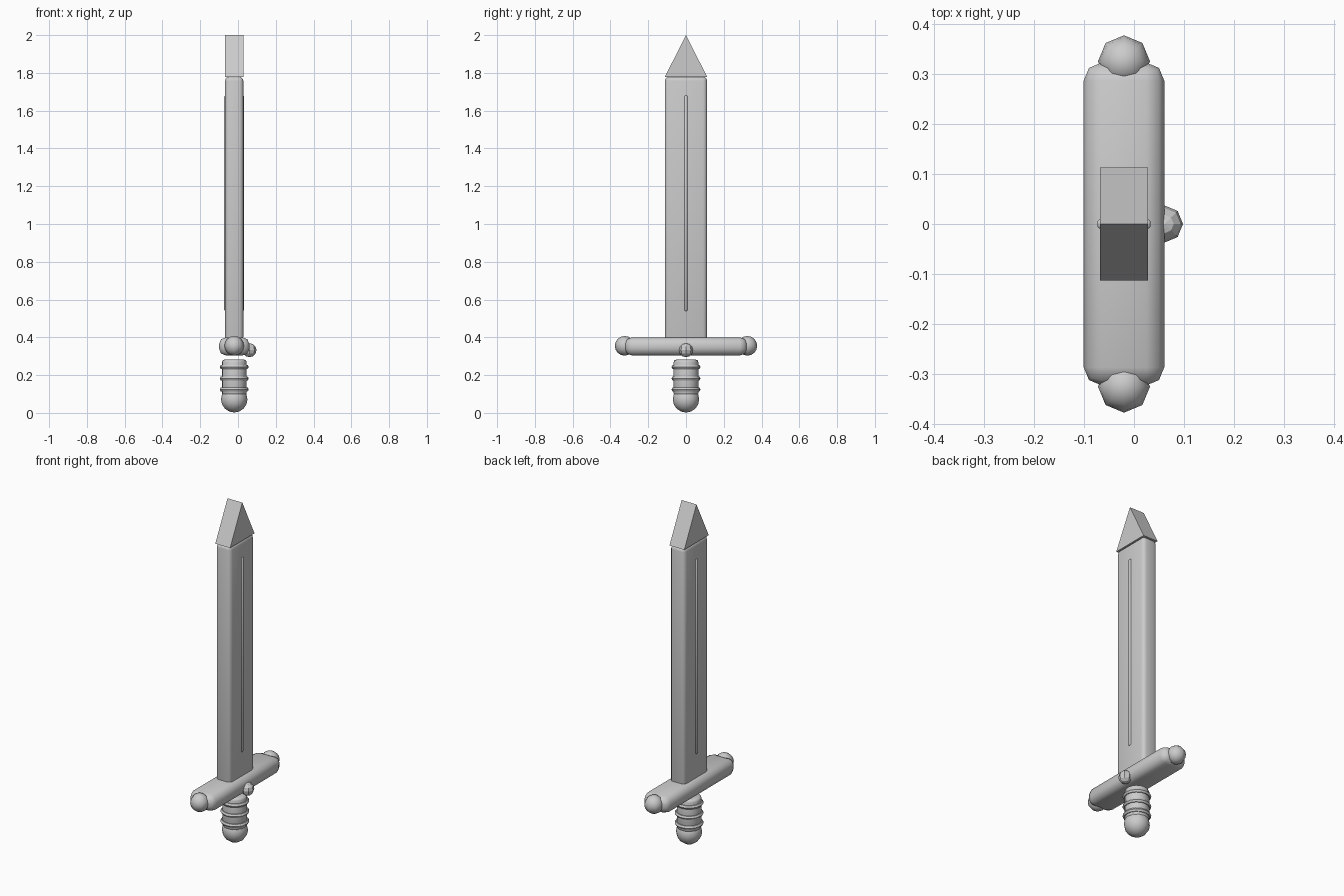
import bpy
from math import radians, pi

if "Cube" in bpy.data.objects:
    bpy.data.objects.remove(bpy.data.objects["Cube"])

CX = -0.02  # centreline of the sword


def finish(name, smooth=True):
    ob = bpy.context.object
    ob.name = name
    bpy.ops.object.transform_apply(location=False, rotation=True, scale=True)
    if smooth:
        bpy.ops.object.shade_smooth_by_angle(angle=radians(50))
    return ob


def box(name, loc, size, bevel=0.0, segments=2):
    bpy.ops.mesh.primitive_cube_add(size=1, location=loc)
    bpy.context.object.scale = size
    ob = finish(name, False)
    if bevel:
        mod = ob.modifiers.new("bevel", 'BEVEL')
        mod.width, mod.segments = bevel, segments
        bpy.ops.object.modifier_apply(modifier=mod.name)
        bpy.ops.object.shade_smooth_by_angle(angle=radians(50))
    return ob


def ball(name, loc, r, segments, rings, smooth=True, rot=(0, 0, 0)):
    bpy.ops.mesh.primitive_uv_sphere_add(segments=segments, ring_count=rings,
                                         radius=r, location=loc, rotation=rot)
    return finish(name, smooth)


# Blade with rounded edges and a thin central ridge on both faces
box("blade", (CX, 0, 1.08), (0.096, 0.224, 1.40), 0.022, 3)
box("blade_ridge", (CX, 0, 1.11), (0.106, 0.018, 1.14), 0.004, 1)

# Tip: triangular prism
hx, hy, z0, z1 = 0.048, 0.113, 1.777, 2.0
verts = [(s * hx, y, z) for s in (-1, 1)
         for y, z in ((-hy, z0), (hy, z0), (0, z1))]
faces = [(0, 2, 1), (3, 4, 5), (0, 1, 4, 3), (1, 2, 5, 4), (2, 0, 3, 5)]
mesh = bpy.data.meshes.new("blade_tip")
mesh.from_pydata(verts, [], faces)
tip = bpy.data.objects.new("blade_tip", mesh)
tip.location.x = CX
bpy.context.collection.objects.link(tip)

# Crossguard, end knobs and side gem
box("guard", (CX, 0, 0.352), (0.161, 0.645, 0.096), 0.036, 2)
for side in (-1, 1):
    ball("guard_knob", (CX, side * 0.325, 0.355), 0.052, 8, 8)
ball("gem", (0.061, 0, 0.332), 0.037, 8, 6, False)

# Grip with a softened rim
bpy.ops.mesh.primitive_cylinder_add(vertices=16, radius=0.066, depth=0.19,
                                    location=(CX, 0, 0.187))
grip = bpy.context.object
mod = grip.modifiers.new("bevel", 'BEVEL')
mod.width, mod.segments = 0.014, 2
mod.limit_method, mod.angle_limit = 'ANGLE', radians(50)
bpy.ops.object.modifier_apply(modifier=mod.name)
finish("grip")

# Grip rings
for z in (0.243, 0.182, 0.124):
    bpy.ops.mesh.primitive_torus_add(major_radius=0.065, minor_radius=0.012,
                                     major_segments=16, minor_segments=6,
                                     location=(CX, 0, z))
    finish("grip_ring")

# Pommel
ball("pommel", (CX, 0, 0.072), 0.07, 12, 8)
